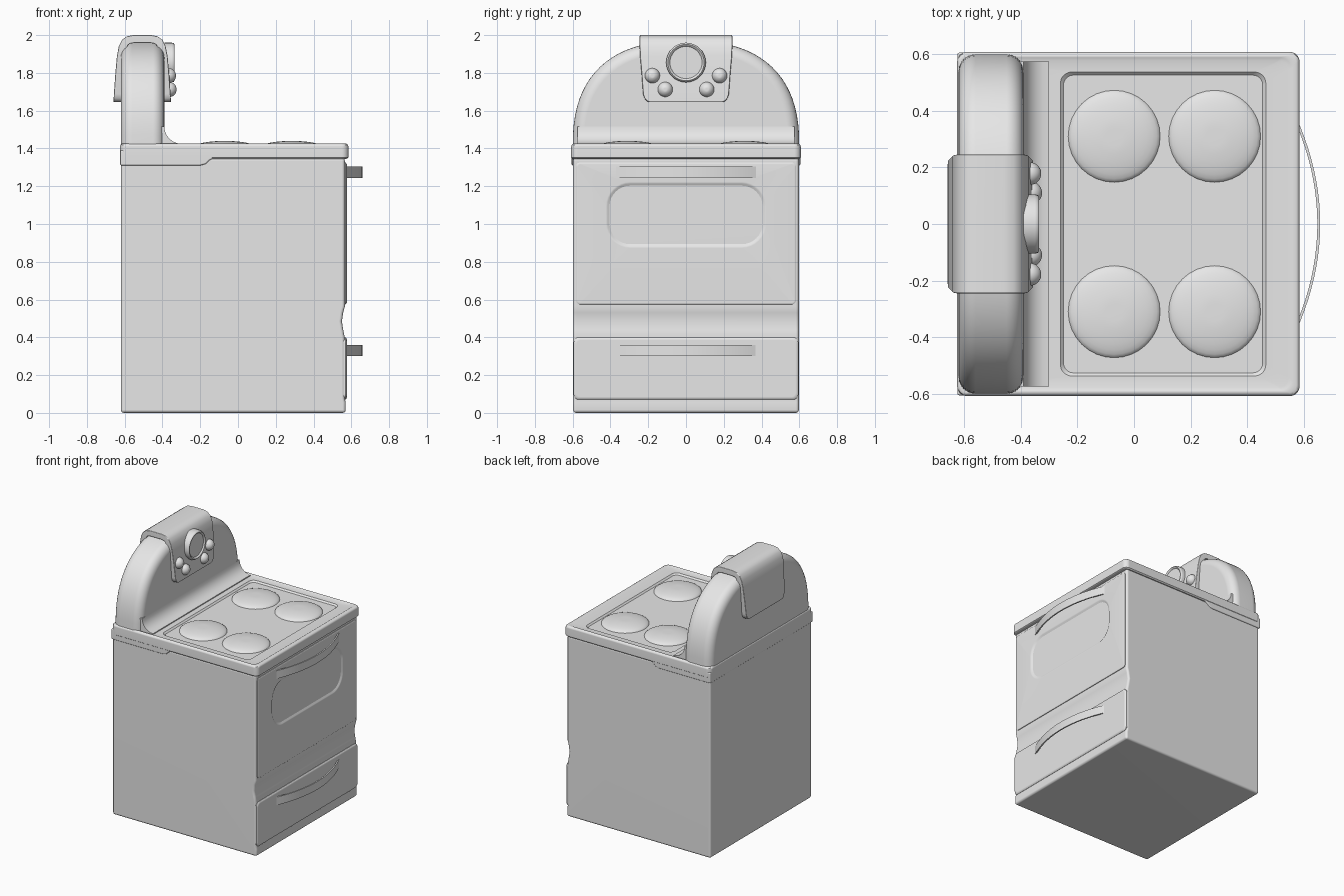
import bpy, bmesh
from math import cos, sin, pi, radians

if "Cube" in bpy.data.objects:
    bpy.data.objects.remove(bpy.data.objects["Cube"])

grey = bpy.data.materials.new("plain_grey")
grey.use_nodes = True
grey.diffuse_color = (0.8, 0.8, 0.8, 1)
grey.node_tree.nodes["Principled BSDF"].inputs["Base Color"].default_value = (0.8, 0.8, 0.8, 1)


def finish(name, bm, bevel=0, solid=0, angle=38):
    """Turn a bmesh into a shaded object with its edges softened."""
    bmesh.ops.remove_doubles(bm, verts=bm.verts, dist=1e-5)
    if not solid:
        bmesh.ops.recalc_face_normals(bm, faces=bm.faces)
    me = bpy.data.meshes.new(name)
    bm.to_mesh(me)
    bm.free()
    me.materials.append(grey)
    ob = bpy.data.objects.new(name, me)
    bpy.context.collection.objects.link(ob)
    if solid:
        m = ob.modifiers.new("thickness", "SOLIDIFY")
        m.thickness, m.offset = solid, -1
    if bevel:
        m = ob.modifiers.new("bevel", "BEVEL")
        m.width, m.segments, m.limit_method = bevel, 3, "ANGLE"
        m.angle_limit = radians(40)
    bpy.ops.object.select_all(action="DESELECT")
    ob.select_set(True)
    bpy.context.view_layer.objects.active = ob
    bpy.ops.object.convert(target="MESH")
    bpy.ops.object.shade_smooth_by_angle(angle=radians(angle))
    m = ob.modifiers.new("weighted_normals", "WEIGHTED_NORMAL")
    m.keep_sharp = True
    return ob


def place(axis, u, v, h):
    return {"x": (h, u, v), "y": (u, h, v), "z": (u, v, h)}[axis]


def loft(name, axis, rings, **kw):
    """Skin a stack of (points, height) rings and cap both ends."""
    bm = bmesh.new()
    loops = [[bm.verts.new(place(axis, u, v, h)) for u, v in pts] for pts, h in rings]
    for a, b in zip(loops, loops[1:]):
        for i in range(len(a)):
            j = (i + 1) % len(a)
            bm.faces.new((a[i], a[j], b[j], b[i]))
    bm.faces.new(loops[0])
    bm.faces.new(loops[-1])
    return finish(name, bm, **kw)


def prism(name, axis, pts, lo, hi, **kw):
    return loft(name, axis, [(pts, lo), (pts, hi)], **kw)


def rounded(cu, cv, hu, hv, r, n=8):
    """Rounded rectangle, or a circle when all three sizes agree."""
    pts = []
    for k, (su, sv) in enumerate([(1, 1), (-1, 1), (-1, -1), (1, -1)]):
        for i in range(n + 1):
            a = (k + i / n) * pi / 2
            pts.append((cu + su * (hu - r) + r * cos(a), cv + sv * (hv - r) + r * sin(a)))
    return pts


def round_part(name, axis, u, v, base, profile):
    loft(name, axis, [(rounded(u, v, r, r, r), base + h) for r, h in profile])


def dome(name, axis, u, v, base, r, h):
    steps = [i * pi / 16 for i in range(8)]
    round_part(name, axis, u, v, base, [(r * cos(a), h * sin(a)) for a in steps])


# Oven body with a shallow groove across the front
prism("oven_body", "y", [(-.62, 0), (.57, 0), (.57, .055), (.565, .08), (.565, .40),
      (.557, .44), (.55, .485), (.557, .53), (.566, .565), (.566, 1.35), (-.62, 1.35)],
      -.598, .598, bevel=.016)

# Cooktop slab: rolled edge, raised rim and sunken burner area
top = [(-.02, .595, .600, .03, 1.345), (-.02, .605, .608, .035, 1.353),
       (-.02, .605, .608, .035, 1.410), (-.02, .602, .605, .033, 1.419),
       (-.02, .594, .597, .03, 1.425), (.025, .53, .588, .04, 1.425),
       (.025, .52, .578, .035, 1.418), (.103, .363, .537, .04, 1.418),
       (.103, .352, .526, .035, 1.407)]
loft("cooktop", "z", [(rounded(cx, 0, hx, hy, r), z) for cx, hx, hy, r, z in top])
prism("cooktop_rear_skirt", "y", [(-.624, 1.31), (-.20, 1.31), (-.17, 1.318), (-.15, 1.338),
      (-.13, 1.347), (-.13, 1.39), (-.624, 1.39)], -.606, .606, bevel=.008)

# Burners
for x, end in ((-.07, "rear"), (.285, "front")):
    for s, side in ((1, "left"), (-1, "right")):
        dome(f"burner_{end}_{side}", "z", x, s * .31, 1.406, .163, .034)


# Arched back guard with rounded edges and a cove at its foot
def arch(inset):
    pts = []
    for i in range(41):
        a = pi * i / 40
        c, s = cos(a), max(sin(a), 0)
        pts.append(((.6 - inset) * (1 if c > 0 else -1) * abs(c) ** .8,
                    1.4 + (.57 - inset) * s ** .8))
    return pts


r = .06
rim = [i * pi / 12 for i in range(7)]
loft("back_guard", "x",
     [(arch(r * (1 - sin(a))), -.62 + r * (1 - cos(a))) for a in rim] +
     [(arch(r * (1 - sin(a))), -.39 - r * (1 - cos(a))) for a in reversed(rim)])
cove = [(-.30 - .09 * sin(a), 1.515 - .09 * cos(a)) for a in rim]
prism("back_guard_cove", "y", cove + [(-.45, 1.515), (-.45, 1.41), (-.30, 1.41)],
      -.575, .575)

# Control saddle wrapped over the back guard
half = [(-.355, 1.645, .19), (-.355, 1.652, .208), (-.356, 1.667, .220),
        (-.357, 1.69, .227), (-.365, 1.80, .235), (-.373, 1.89, .243),
        (-.383, 1.94, .245), (-.40, 1.975, .245), (-.425, 1.993, .245), (-.46, 2.0, .245)]
path = half + [(-1.014 - x, z, w) for x, z, w in reversed(half)]
bm = bmesh.new()
rows = [[bm.verts.new((x, s * w, z)) for s in (-1, 1)] for x, z, w in path]
for a, b in zip(rows, rows[1:]):
    bm.faces.new((a[0], a[1], b[1], b[0]))
finish("control_saddle", bm, solid=.042, bevel=.008)

# Clock dial and knobs
round_part("clock_dial", "x", 0, 1.855, -.39,
           [(.105, 0), (.105, .04), (.102, .05), (.096, .055), (.09, .052), (.085, .045)])
for s, side in ((1, "left"), (-1, "right")):
    dome(f"outer_knob_{side}", "x", s * .178, 1.785, -.368, .04, .04)
    dome(f"inner_knob_{side}", "x", s * .11, 1.712, -.365, .04, .04)

# Oven door with a softly sunken window
door = [(.95, .582, .375, .02, .555), (.95, .582, .375, .02, .57), (.95, .574, .367, .018, .576),
        (1.048, .425, .175, .13, .576), (1.048, .415, .165, .12, .573),
        (1.048, .405, .155, .11, .566), (1.048, .395, .145, .10, .563)]
loft("oven_door", "x", [(rounded(0, cz, hy, hz, r), x) for cz, hy, hz, r, x in door])

# Lower drawer
drawer = [(.595, .165, .03, .55), (.595, .165, .03, .568), (.59, .16, .027, .574),
          (.58, .15, .025, .577)]
loft("lower_drawer", "x", [(rounded(0, .235, hy, hz, r), x) for hy, hz, r, x in drawer])

# Bowed handles
ys = [.38 * i / 10 for i in range(-10, 11)]
bow = [(.658 - .086 * (y / .38) ** 2, y) for y in ys]
strip = bow + [(x - .01, y) for x, y in reversed(bow)]
for name, z in (("door_handle", 1.274), ("drawer_handle", .33)):
    prism(name, "z", strip, z - .03, z + .03)
